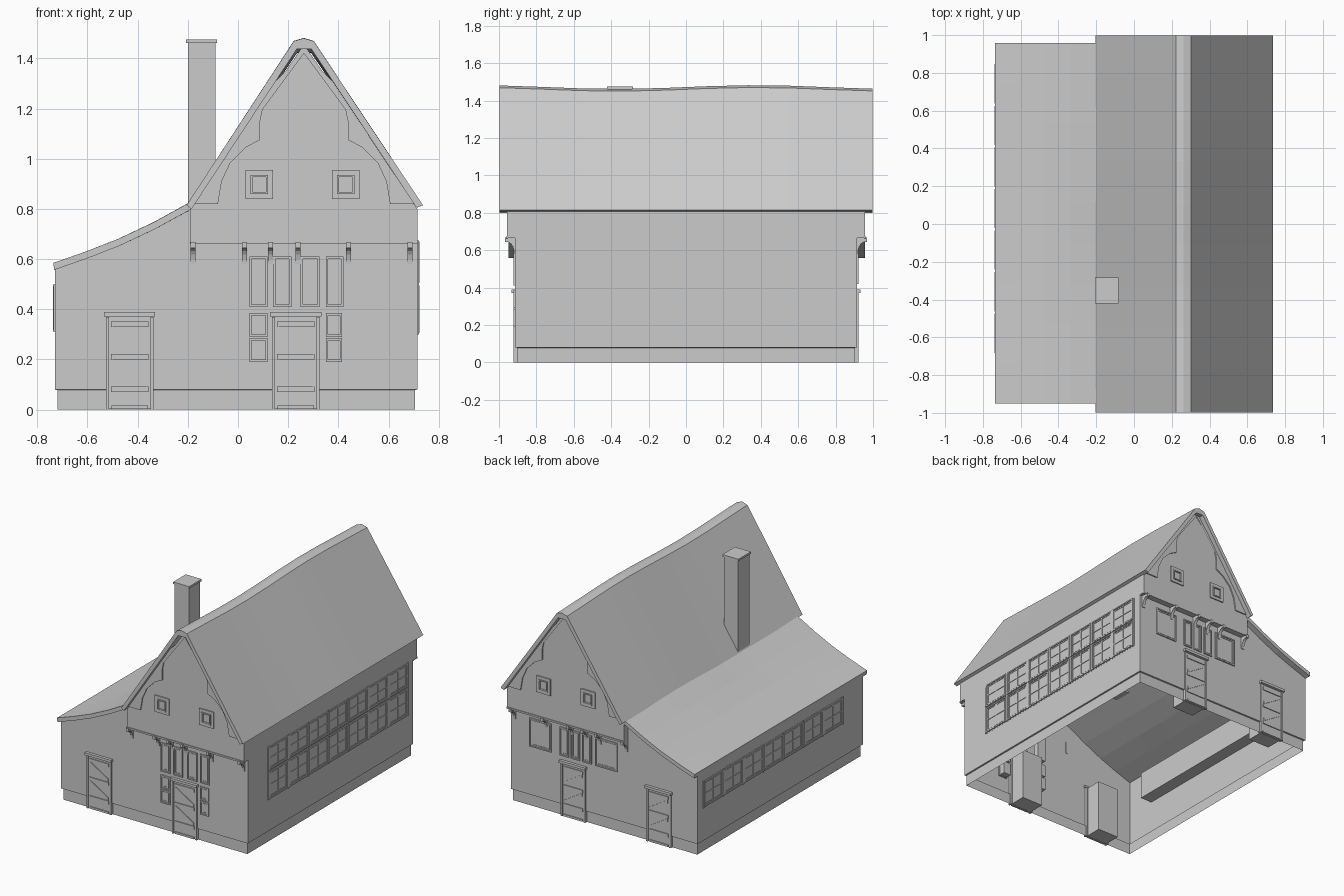
import bpy, bmesh, math

cube = bpy.data.objects.get("Cube")
if cube:
    bpy.data.objects.remove(cube, do_unlink=True)

grey = bpy.data.materials.new("plain_grey")
grey.use_nodes = True
GREY = (0.6, 0.6, 0.6, 1)
grey.diffuse_color = GREY
grey.node_tree.nodes["Principled BSDF"].inputs["Base Color"].default_value = GREY

# Each wall maps (along, outward, up) to model space
WALLS = {
    "front": lambda u, d, z: (u, -0.913 - d, z),
    "back": lambda u, d, z: (u, 0.913 + d, z),
    "front_gable": lambda u, d, z: (u, -0.957 - d, z),
    "back_gable": lambda u, d, z: (u, 0.957 + d, z),
    "left": lambda u, d, z: (0.715 + d, u, z),
    "right": lambda u, d, z: (-0.73 - d, u, z),
    "world": lambda x, y, z: (x, y, z),
}


class Part:
    """Collects simple solids into one named object."""

    def __init__(self, name, wall="world"):
        self.name, self.at, self.bm = name, WALLS[wall], bmesh.new()

    def sweep(self, rings, closed=True, caps=True):
        loops = [[self.bm.verts.new(self.at(*p)) for p in ring] for ring in rings]
        n = len(loops[0])
        for a, b in zip(loops, loops[1:]):
            for i in range(n if closed else n - 1):
                j = (i + 1) % n
                self.bm.faces.new((a[i], a[j], b[j], b[i]))
        if caps:
            self.bm.faces.new(loops[0])
            self.bm.faces.new(loops[-1])

    def box(self, u0, u1, d0, d1, z0, z1):
        self.sweep([[(u0, d0, z), (u1, d0, z), (u1, d1, z), (u0, d1, z)] for z in (z0, z1)])

    def plate(self, profile, d0, d1):
        self.sweep([[(u, d, z) for u, z in profile] for d in (d0, d1)])

    def frame(self, u0, u1, z0, z1, t=0.012, depth=0.012):
        self.box(u0, u1, -0.01, depth, z0, z0 + t)
        self.box(u0, u1, -0.01, depth, z1 - t, z1)
        self.box(u0, u0 + t, -0.01, depth, z0 + t, z1 - t)
        self.box(u1 - t, u1, -0.01, depth, z0 + t, z1 - t)

    def done(self):
        bmesh.ops.recalc_face_normals(self.bm, faces=self.bm.faces)
        me = bpy.data.meshes.new(self.name)
        self.bm.to_mesh(me)
        self.bm.free()
        me.materials.append(grey)
        ob = bpy.data.objects.new(self.name, me)
        bpy.context.collection.objects.link(ob)


# Hollow lower walls, open underneath
LEAN = [(-0.73, 0.565), (-0.6, 0.61), (-0.47, 0.66), (-0.33, 0.725), (-0.2, 0.795)]
walls = Part("lower_walls")
outline = [(-0.73, 0.08)] + LEAN + [(0.715, 0.795), (0.715, 0.08)]
for y in (-0.913, 0.913):
    walls.bm.faces.new([walls.bm.verts.new((x, y, z)) for x, z in outline])
for x, top in ((-0.73, 0.565), (0.715, 0.795)):
    walls.sweep([[(x, -0.913, z), (x, 0.913, z)] for z in (0.08, top)], False, False)
walls.done()

# Set-back plinth with a small lip
plinth = Part("plinth")
plinth.sweep([[(-0.73 + i, -0.913 + i, z), (0.715 - i, -0.913 + i, z),
               (0.715 - i, 0.913 - i, z), (-0.73 + i, 0.913 - i, z)]
              for i, z in ((0.01, 0), (0.01, 0.078), (0, 0.08))], caps=False)
plinth.done()

# Jettied upper storey with gables
upper = Part("upper_walls")
gable = [(-0.19, 0.665), (-0.19, 0.80), (0.263, 1.455), (0.715, 0.80), (0.715, 0.665)]
for s in (-1, 1):
    upper.bm.faces.new([upper.bm.verts.new((x, s * 0.957, z)) for x, z in gable])
    upper.sweep([[(-0.19, s * y, 0.665), (0.715, s * y, 0.665)] for y in (0.913, 0.957)], False, False)
    upper.sweep([[(-0.19, s * y, 0.665), (-0.19, s * y, 0.80)] for y in (0.913, 0.957)], False, False)
upper.sweep([[(0.717, -0.957, z), (0.717, 0.957, z)] for z in (0.665, 0.81)], False, False)
upper.done()


# Roofs, swept along the length with a gentle sag
def roof(name, profile, y0, y1, base, sag, steps=9):
    part = Part(name)
    rings = []
    for k in range(steps + 1):
        y = y0 + (y1 - y0) * k / steps
        rings.append([(x, y, z + sag * math.sin(4.2 * y) * max(0, z - base)) for x, z in profile])
    part.sweep(rings)
    part.done()


roof("main_roof", [(-0.205, 0.815), (0.222, 1.46), (0.262, 1.472), (0.302, 1.46), (0.737, 0.815),
                   (0.712, 0.805), (0.292, 1.43), (0.235, 1.43), (-0.185, 0.80)],
     -0.997, 0.997, 0.8, 0.015)
lean_outer = [(x - 0.006, z + 0.02) for x, z in LEAN] + [(-0.16, 0.84)]
lean_inner = [(-0.16, 0.81)] + [(x - 0.003, z - 0.008) for x, z in reversed(LEAN)]
roof("lean_to_roof", lean_outer + lean_inner, -0.95, 0.957, 0.6, 0.02)

# Chimney
chimney = Part("chimney")
chimney.box(-0.2, -0.09, -0.415, -0.29, 0.78, 1.462)
chimney.box(-0.207, -0.083, -0.422, -0.283, 1.462, 1.476)
chimney.done()

# Trefoil boards, beam and attic windows on each gable
ARCH = [(0.263, 1.42), (0.21, 1.365), (0.15, 1.31), (0.105, 1.23), (0.088, 1.15), (0.088, 1.075),
        (0.03, 1.045), (-0.03, 0.985), (-0.065, 0.91), (-0.08, 0.82)]
for side in ("front", "back"):
    part = Part(side + "_gable_boards", side + "_gable")
    half = [(-0.18, 0.82), (0.263, 1.455)] + ARCH
    part.plate(half, -0.002, 0.008)
    part.plate([(0.526 - x, z) for x, z in half], -0.002, 0.008)
    part.box(-0.192, 0.717, -0.004, 0.005, 0.66, 0.672)
    part.done()
    part = Part(side + "_attic_windows", side + "_gable")
    for u in (0.085, 0.43):
        part.frame(u - 0.055, u + 0.055, 0.84, 0.955, 0.02, 0.008)
        part.frame(u - 0.035, u + 0.035, 0.86, 0.935, 0.008, 0.014)
    part.done()

    # Curved brackets under the jetty
    part = Part(side + "_brackets", side)
    arc = [(0.045 - 0.04 * math.cos(a), 0.58 + 0.065 * math.sin(a))
           for a in (math.pi / 2 * k / 5 for k in range(6))]
    shape = [(-0.002, 0.58)] + arc + [(0.055, 0.645), (0.055, 0.668), (-0.002, 0.668)]
    for u in (-0.18, 0.025, 0.13, 0.24, 0.44, 0.685):
        part.sweep([[(v, d, z) for d, z in shape] for v in (u - 0.01, u + 0.01)])
    part.done()

    # Braced doors with lintel, threshold and inner lobby
    part = Part(side + "_doors", side)
    for u in (-0.432, 0.23):
        w = 0.083
        part.box(u - w, u + w, -0.13, 0.002, 0.002, 0.37)
        part.box(u - w - 0.012, u - w, -0.02, 0.008, 0, 0.37)
        part.box(u + w, u + w + 0.012, -0.02, 0.008, 0, 0.37)
        part.box(u - 0.102, u + 0.102, -0.01, 0.02, 0.372, 0.39)
        part.box(u - w + 0.01, u + w - 0.01, 0, 0.008, 0.002, 0.016)
        for z in (0.07, 0.2, 0.33):
            part.box(u - w + 0.008, u + w - 0.008, 0, 0.008, z, z + 0.022)
        for z in (0.092, 0.222):
            part.plate([(u - 0.07, z + 0.085), (u - 0.07, z + 0.108),
                        (u + 0.07, z + 0.023), (u + 0.07, z)], 0, 0.007)
    part.done()


# Framed windows with a set-back box behind
def windows(name, wall, spans, z0, z1, inner=0.05):
    part = Part(name, wall)
    for u0, u1 in spans:
        part.box(u0 + 0.004, u1 - 0.004, -inner, 0.002, z0 + 0.004, z1 - 0.004)
        part.frame(u0, u1, z0, z1, 0.009, 0.008)
        part.frame(u0 + 0.013, u1 - 0.013, z0 + 0.013, z1 - 0.013, 0.007, 0.005)
    part.done()


windows("front_windows", "front", [(0.045, 0.118), (0.14, 0.213), (0.25, 0.325), (0.35, 0.42)], 0.41, 0.61)
for k, z in enumerate((0.19, 0.29)):
    windows("front_side_lights_%d" % (k + 1), "front", [(0.045, 0.118), (0.35, 0.415)], z, z + 0.095)
windows("back_windows", "back",
        [(-0.11, 0.06), (0.09, 0.16), (0.18, 0.25), (0.265, 0.335), (0.40, 0.57)], 0.42, 0.62)

# Long casement bands on the side walls
PITCH = 0.22
bays = [(-0.688 + PITCH * k + 0.006, -0.688 + PITCH * (k + 1) - 0.006) for k in range(7)]
for wall, rows in (("left", ((0.305, 0.495), (0.505, 0.67))), ("right", ((0.315, 0.495),))):
    band = Part(wall + "_window_band", wall)
    low, high = rows[0][0] - 0.005, rows[-1][1] + 0.005
    band.box(-0.69, 0.855, -0.09, 0.001, low, high)
    for k in range(8):
        u = -0.688 + PITCH * k
        band.box(u - 0.005, u + 0.005, 0, 0.006, low, high)
    band.done()
    for k, (z0, z1) in enumerate(rows):
        windows("%s_casements_%d" % (wall, k + 1), wall, bays, z0, z1, 0.02)
        bars = Part("%s_casement_bars_%d" % (wall, k + 1), wall)
        for u0, u1 in bays:
            mid, zm = (u0 + u1) / 2, (z0 + z1) / 2
            bars.box(mid - 0.004, mid + 0.004, 0, 0.006, z0, z1)
            bars.box(u0, u1, 0, 0.006, zm - 0.004, zm + 0.004)
        bars.done()
